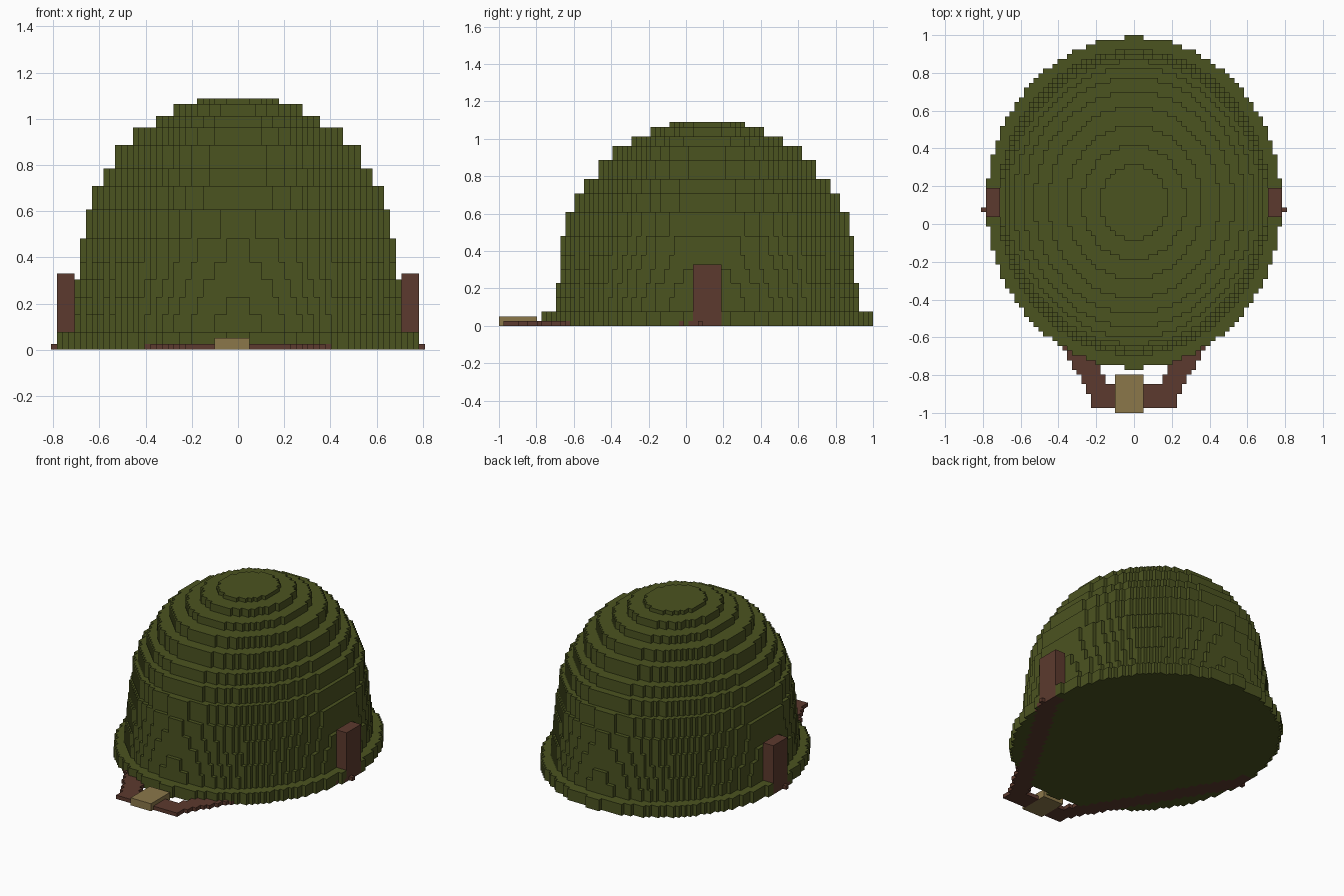
import bpy, bmesh
from mathutils import Vector

if "Cube" in bpy.data.objects:
    bpy.data.objects.remove(bpy.data.objects["Cube"])

UNIT = 2 / 79          # edge of one block
MID_Y = 44             # block row at the dome's centre
ASPECT = 0.89          # dome width / length


def material(name, rgb):
    linear = [((c / 255 + 0.055) / 1.055) ** 2.4 for c in rgb] + [1]
    mat = bpy.data.materials.new(name)
    mat.use_nodes = True
    mat.diffuse_color = linear
    mat.node_tree.nodes["Principled BSDF"].inputs["Base Color"].default_value = linear
    return mat


olive = material("olive green", (75, 83, 32))
leather = material("brown leather", (92, 58, 46))
brass = material("dull brass", (139, 119, 74))


def block(x0, x1, y0, y1):
    """Rectangular footprint of blocks."""
    return {(i, j) for i in range(x0, x1) for j in range(y0, y1)}


def ellipse(r, aspect=ASPECT):
    """Elliptical footprint of blocks."""
    return {(i, j) for i, j in block(-32, 32, 0, 79)
            if ((i + .5) / (r * aspect)) ** 2 + ((j + .5 - MID_Y) / r) ** 2 <= 1}


def build(name, mat, tiers):
    """Stack (footprint, bottom, top) tiers into one stepped mesh, outer faces only."""
    bm = bmesh.new()

    def quad(*pts):
        bm.faces.new([bm.verts.new((x * UNIT, y * UNIT - 1, z * UNIT)) for x, y, z in pts])

    for n, (cells, z0, z1) in enumerate(tiers):
        above = tiers[n + 1][0] if n + 1 < len(tiers) else set()
        below = tiers[n - 1][0] if n else set()
        for i, j in sorted(cells):
            ring = [(i, j), (i + 1, j), (i + 1, j + 1), (i, j + 1)]
            if (i, j) not in above:
                quad(*[(x, y, z1) for x, y in ring])
            if (i, j) not in below:
                quad(*[(x, y, z0) for x, y in reversed(ring)])
            for k, (dx, dy) in enumerate([(0, -1), (1, 0), (0, 1), (-1, 0)]):
                if (i + dx, j + dy) not in cells:
                    a, b = ring[k], ring[(k + 1) % 4]
                    quad((*a, z0), (*b, z0), (*b, z1), (*a, z1))
    bmesh.ops.remove_doubles(bm, verts=bm.verts, dist=UNIT / 50)
    mesh = bpy.data.meshes.new(name)
    bm.to_mesh(mesh)
    bm.free()
    mesh.materials.append(mat)
    obj = bpy.data.objects.new(name, mesh)
    bpy.context.collection.objects.link(obj)
    return obj


# Side strap mounts, mirrored
left_mount = block(28, 31, 41, 47)
right_mount = block(-31, -28, 41, 47)
build("left_strap_mount", leather, [(left_mount, 0, 13)])
build("right_strap_mount", leather, [(right_mount, 0, 13)])
mounts = left_mount | right_mount

# Buckle
buckle = block(-4, 2, 0, 8)
build("buckle", brass, [(buckle, 0, 2)])

# Chin strap: two slanted bands running under the brim, joined by a front bar
start, end = Vector((29.5, 42)), Vector((6.5, 3))
run = end - start


def on_band(i, j):
    p = Vector((abs(i + .5), j)) - start
    t = min(max(p.dot(run) / run.length_squared, 0), 1)
    return (p - run * t).length <= 2.2


bands = {c for c in block(-32, 32, 0, 50) if on_band(*c)}
strap = (bands | block(-9, 9, 1, 6)) - buckle - mounts
build("chin_strap", leather, [(strap, 0, 1)])

# Helmet shell: brim, then tiers of (radius, top height)
brim = ellipse(34.57) - mounts
tiers = [(brim - strap, 0, 1), (brim, 1, 3)]
base = 3
for radius, top in [(31.83, 6), (31.59, 9), (31.25, 12), (30.85, 15), (30.57, 19),
                    (29.72, 24), (28.2, 28), (26, 31), (23.3, 35), (20, 38),
                    (16, 40), (12.1, 42), (7.9, 43)]:
    tiers.append((ellipse(radius), base, top))
    base = top
build("helmet_shell", olive, tiers)
